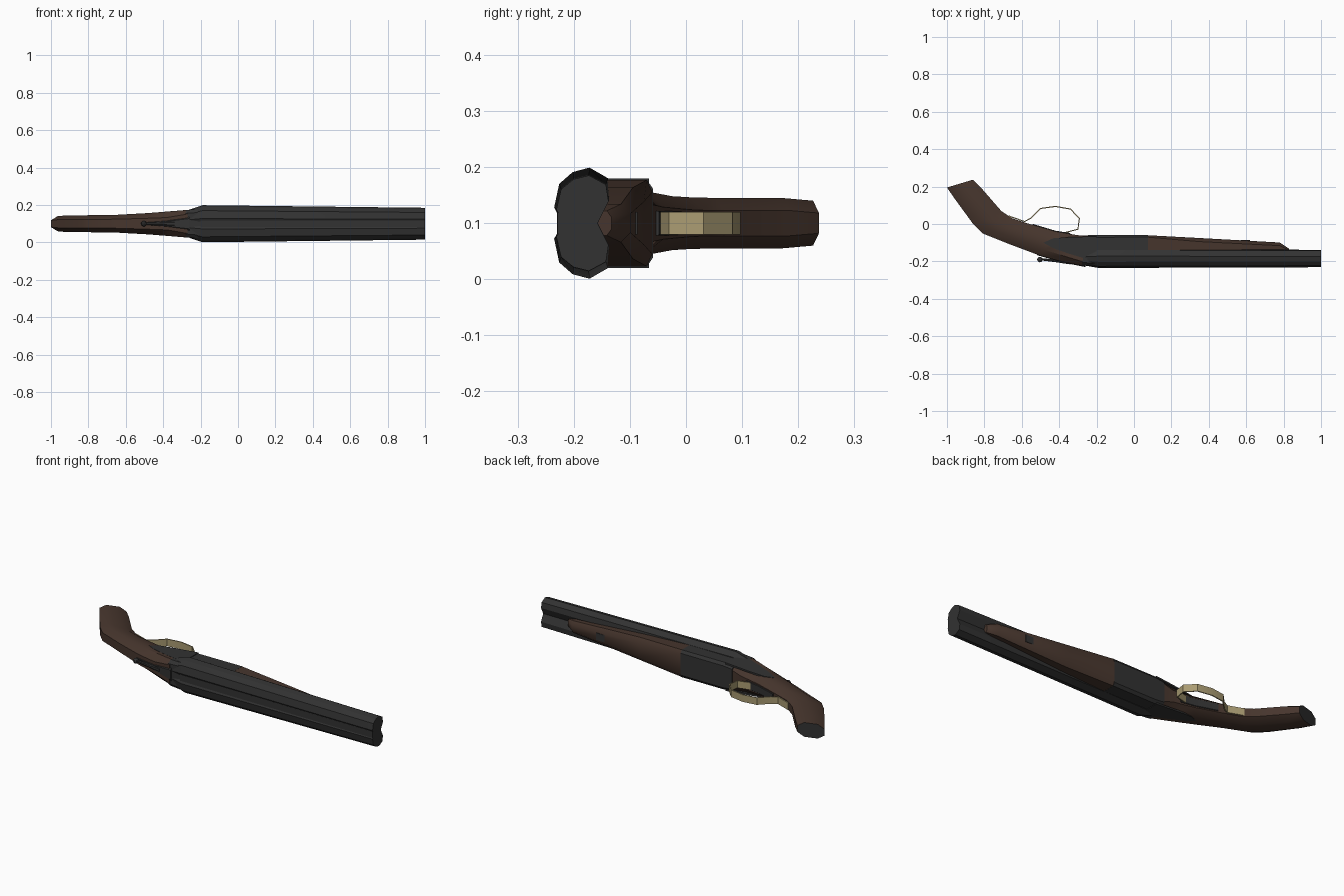
import bpy, bmesh, math
from mathutils import Vector

if "Cube" in bpy.data.objects:
    bpy.data.objects.remove(bpy.data.objects["Cube"])

ZC = 0.1  # mirror plane of the weapon lying on its side


def material(name, rgb):
    m = bpy.data.materials.new(name)
    m.diffuse_color = (*rgb, 1)
    m.use_nodes = True
    m.node_tree.nodes["Principled BSDF"].inputs["Base Color"].default_value = m.diffuse_color
    return m


STEEL = material("dark steel", (0.032, 0.032, 0.032))
WOOD = material("brown wood", (0.062, 0.036, 0.026))
BRASS = material("dull brass", (0.40, 0.33, 0.17))


def finish(name, bm, mats, angle=32):
    bmesh.ops.recalc_face_normals(bm, faces=bm.faces)
    me = bpy.data.meshes.new(name)
    bm.to_mesh(me)
    bm.free()
    for m in mats:
        me.materials.append(m)
    me.shade_smooth()
    me.set_sharp_from_angle(angle=math.radians(angle))
    ob = bpy.data.objects.new(name, me)
    bpy.context.collection.objects.link(ob)
    return ob


def loft(name, rings, mats, angle=32, end_material=0):
    bm = bmesh.new()
    vs = [[bm.verts.new(p) for p in r] for r in rings]
    n = len(rings[0])
    for a, b in zip(vs, vs[1:]):
        for i in range(n):
            j = (i + 1) % n
            bm.faces.new((a[i], a[j], b[j], b[i]))
    bm.faces.new(vs[0]).material_index = end_material
    bm.faces.new(vs[-1])
    return finish(name, bm, mats, angle)


def section(top, bottom, hw, flat=0.45, edge=0.5):
    """Eight-sided ring spanning top to bottom points, half width hw."""
    t, b = Vector((*top, ZC)), Vector((*bottom, ZC))
    mid, h = (t + b) / 2, (b - t) / 2
    shape = [(-1, edge), (-flat, 1), (flat, 1), (1, edge)]
    shape += [(u, -w) for u, w in reversed(shape)]
    return [mid + h * u + Vector((0, 0, hw * w)) for u, w in shape]


def box(name, x, y, half_z, mat):
    return loft(name, [[(px, y[0], ZC - half_z), (px, y[0], ZC + half_z),
                        (px, y[1], ZC + half_z), (px, y[1], ZC - half_z)] for px in x], [mat])


# Pistol grip with dark butt face
loft("grip", [
    section((-1.0, 0.195), (-0.86, 0.237), 0.040, 0.5, 0.45),
    section((-0.955, 0.13), (-0.81, 0.185), 0.045),
    section((-0.86, 0.0), (-0.71, 0.07), 0.045),
    section((-0.81, -0.05), (-0.65, 0.03), 0.046),
    section((-0.66, -0.11), (-0.585, 0.008), 0.048),
    section((-0.5, -0.17), (-0.42, -0.04), 0.057, 0.5),
    section((-0.38, -0.203), (-0.3, -0.06), 0.066, 0.6),
    section((-0.27, -0.224), (-0.24, -0.062), 0.074, 0.75, 0.7),
], [WOOD, STEEL], 40, 1)

# Receiver
loft("receiver", [
    section((-0.28, -0.221), (-0.245, -0.06), 0.074, 0.8, 0.75),
    section((-0.19, -0.225), (-0.19, -0.059), 0.077, 0.85, 0.8),
    section((0.075, -0.20), (0.075, -0.059), 0.077, 0.85, 0.8),
], [STEEL])

# Twin barrels as one mirrored profile (half width, y)
half = [(0.028, -0.235), (0.07, -0.226), (0.091, -0.202), (0.099, -0.172),
        (0.08, -0.139), (0.045, -0.134)]
prof = [(0, -0.220)] + half + [(0, -0.155)] + [(-z, y) for z, y in reversed(half)]


def barrel_ring(x, sz, sy):
    return [(x, -0.185 + (y + 0.185) * sy, ZC + z * sz) for z, y in prof]


loft("barrels", [barrel_ring(-0.26, 0.76, 0.75), barrel_ring(-0.19, 1.0, 1.0),
                 barrel_ring(1.0, 0.86, 0.92)], [STEEL], 25)
box("rib", (-0.2, 1.0), (-0.229, -0.205), 0.018, STEEL)

# Wooden fore-end tapering to a narrow tip
loft("fore_end", [
    section((0.07, -0.16), (0.07, -0.06), 0.077, 0.8, 0.72),
    section((0.35, -0.16), (0.35, -0.075), 0.064, 0.55, 0.6),
    section((0.78, -0.16), (0.78, -0.099), 0.034, 0.45, 0.5),
    section((0.83, -0.16), (0.83, -0.133), 0.022, 0.4, 0.5),
], [WOOD], 40)
box("fore_end_latch", (0.57, 0.62), (-0.10, -0.0865), 0.02, STEEL)

# Side lock plates on both flanks
outline = [(-0.485, -0.100), (-0.43, -0.076), (-0.34, -0.070), (-0.2, -0.066),
           (-0.2, -0.20), (-0.27, -0.182), (-0.35, -0.158), (-0.43, -0.130)]
for side, label in ((1, "left"), (-1, "right")):
    rings = [[(x, y, ZC + side * (0.0765 + (x + 0.24) * 0.082 - d)) for x, y in outline]
             for d in (0, 0.009)]
    loft("lock_plate_" + label, rings, [STEEL])

# Tang, top lever and its round thumb piece
loft("tang", [
    section((-0.52, -0.166), (-0.50, -0.13), 0.008),
    section((-0.38, -0.206), (-0.36, -0.15), 0.026),
    section((-0.26, -0.230), (-0.24, -0.15), 0.055),
], [STEEL])
loft("top_lever", [
    section((-0.50, -0.194), (-0.50, -0.182), 0.007),
    section((-0.42, -0.204), (-0.42, -0.190), 0.009),
    section((-0.34, -0.216), (-0.34, -0.196), 0.013),
], [STEEL])
bm = bmesh.new()
bmesh.ops.create_uvsphere(bm, u_segments=8, v_segments=6, radius=0.015)
bmesh.ops.translate(bm, verts=bm.verts, vec=(-0.503, -0.19, ZC))
finish("lever_thumb_piece", bm, [STEEL])

# Trigger plate under the grip
loft("trigger_plate", [section((-0.56, -0.05), (-0.54, 0.0), 0.02, 0.9, 0.9),
                       section((-0.44, -0.08), (-0.42, -0.036), 0.022, 0.9, 0.9),
                       section((-0.35, -0.09), (-0.34, -0.048), 0.022, 0.9, 0.9)], [STEEL])

# Trigger guard: bent brass strip
path = [(-0.67, 0.043), (-0.63, 0.029), (-0.585, 0.013), (-0.55, 0.032), (-0.50, 0.083),
        (-0.42, 0.094), (-0.34, 0.080), (-0.292, 0.030), (-0.30, -0.028), (-0.37, -0.046)]
rings = []
for i, p in enumerate(path):
    t = Vector(path[min(i + 1, len(path) - 1)]) - Vector(path[max(i - 1, 0)])
    nrm = Vector((-t.y, t.x)).normalized() * 0.003
    rings.append([(p[0] + s * nrm.x, p[1] + s * nrm.y, ZC + w)
                  for s, w in ((1, 0.02), (1, -0.02), (-1, -0.02), (-1, 0.02))])
loft("trigger_guard", rings, [BRASS])
